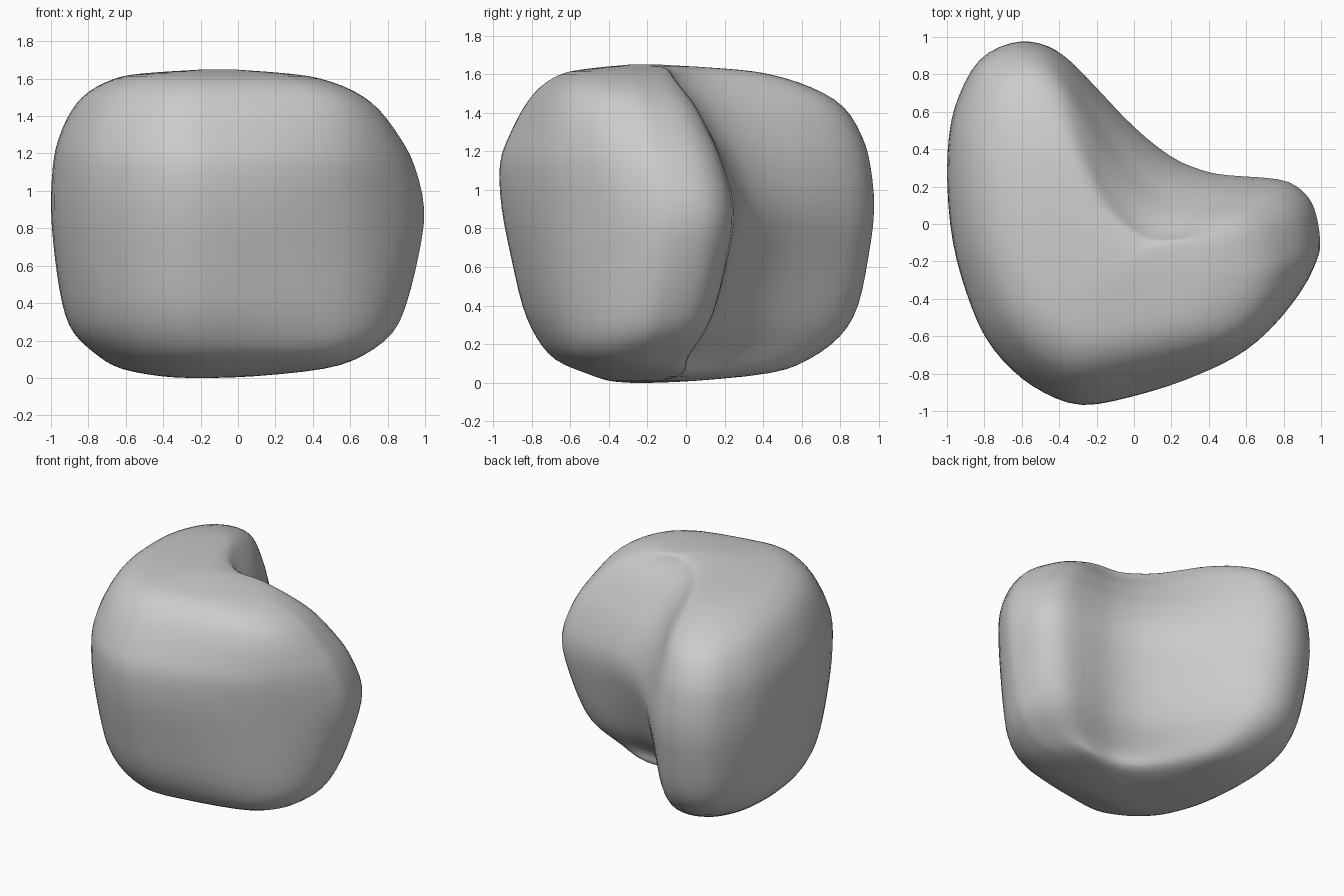
import bpy
import bmesh
from math import exp
from mathutils import Vector

default_cube = bpy.data.objects.get("Cube")
if default_cube:
    bpy.data.objects.remove(default_cube, do_unlink=True)


def spline(points, steps, closed):
    """Sample a Catmull-Rom curve through points of any dimension."""
    count = len(points)
    pick = (lambda i: points[i % count]) if closed else (lambda i: points[max(0, min(count - 1, i))])
    samples = []
    for i in range(count if closed else count - 1):
        a, b, c, d = (Vector(pick(i + k)) for k in (-1, 0, 1, 2))
        for step in range(steps):
            t = step / steps
            samples.append(b + (c - a) * (t / 2) + (2 * a - 5 * b + 4 * c - d) * (t * t / 2)
                           + (3 * b - a - 3 * c + d) * (t ** 3 / 2))
    if not closed:
        samples.append(Vector(points[-1]))
    return samples


# Plan outline: a broad bean with a hollow between the back and side lobes
outline = spline([
    (1, -.1), (.97, .08), (.9, .18), (.78, .24), (.5, .26), (.36, .29), (.2, .36),
    (0, .52), (-.2, .73), (-.37, .9), (-.51, .97), (-.66, .97), (-.83, .88),
    (-.94, .68), (-.99, .48), (-1, .2), (-.97, -.1), (-.9, -.36), (-.8, -.6),
    (-.65, -.78), (-.48, -.9), (-.27, -.97), (0, -.92), (.28, -.83), (.55, -.7),
    (.74, -.55), (.9, -.36), (.98, -.2)], 3, True)

# Height profile: z, then the left, right, front and back limits of the body
levels = spline([
    (0, -.25, -.15, -.28, -.18), (.01, -.42, .1, -.4, .05), (.05, -.63, .48, -.52, .45),
    (.12, -.75, .68, -.68, .64), (.24, -.88, .84, -.78, .8), (.4, -.94, .91, -.85, .89),
    (.65, -.98, .97, -.91, .94), (.9, -1, 1, -.96, .97), (1.13, -.99, .95, -.97, .95),
    (1.28, -.96, .88, -.92, .91), (1.43, -.89, .77, -.84, .82), (1.53, -.8, .64, -.76, .66),
    (1.6, -.66, .45, -.65, .44), (1.63, -.5, .25, -.5, .2), (1.65, -.15, -.05, -.27, -.17)], 3, False)

# Reshaping towards the caps, as centre and shift: the hollow deepens,
# the side lobe's back corner is trimmed and the front shoulder swells
pushes = [(Vector((.3, .4)), Vector((-.45, -.89))),
          (Vector((.95, .15)), Vector((-.35, -.35))),
          (Vector((.75, -.55)), Vector((.5, -.35)))]

# Stack the rings
bm = bmesh.new()
rings = []
for z, x_low, x_high, y_low, y_high in levels:
    centre = Vector(((x_low + x_high) / 2, (y_low + y_high) / 2))
    half = Vector(((x_high - x_low) / 2, (y_high - y_low) / 2))
    taper = 1 - min(1, half.x)
    strength = 1.8 * taper * (1 - taper) ** 2
    ring = []
    for point in outline:
        unit = Vector((point.x, point.y / .97))
        unit = unit.lerp(unit.normalized(), .6 * taper ** 2)
        for spot, shift in pushes:
            unit += shift * strength * exp(-((point - spot).length / .6) ** 2)
        ring.append(bm.verts.new((centre.x + half.x * unit.x, centre.y + half.y * unit.y, z)))
    rings.append(ring)
for lower, upper in zip(rings, rings[1:]):
    for i in range(len(lower)):
        j = (i + 1) % len(lower)
        bm.faces.new((lower[i], lower[j], upper[j], upper[i]))
bm.faces.new(reversed(rings[0]))
bm.faces.new(rings[-1])

# Relax the surface slightly so the lobes flow together
for _ in range(3):
    bmesh.ops.smooth_vert(bm, verts=bm.verts[:], factor=.3,
                          use_axis_x=True, use_axis_y=True, use_axis_z=False)
bmesh.ops.recalc_face_normals(bm, faces=bm.faces[:])
mesh = bpy.data.meshes.new("rounded_body")
bm.to_mesh(mesh)
bm.free()

# Plain grey surface
grey = bpy.data.materials.new("plain grey")
grey.use_nodes = True
colour = (.6, .6, .6, 1)
grey.diffuse_color = colour
grey.node_tree.nodes["Principled BSDF"].inputs["Base Color"].default_value = colour
mesh.materials.append(grey)

body = bpy.data.objects.new("rounded_body", mesh)
bpy.context.collection.objects.link(body)
bpy.context.view_layer.objects.active = body
body.select_set(True)
bpy.ops.object.shade_smooth()
